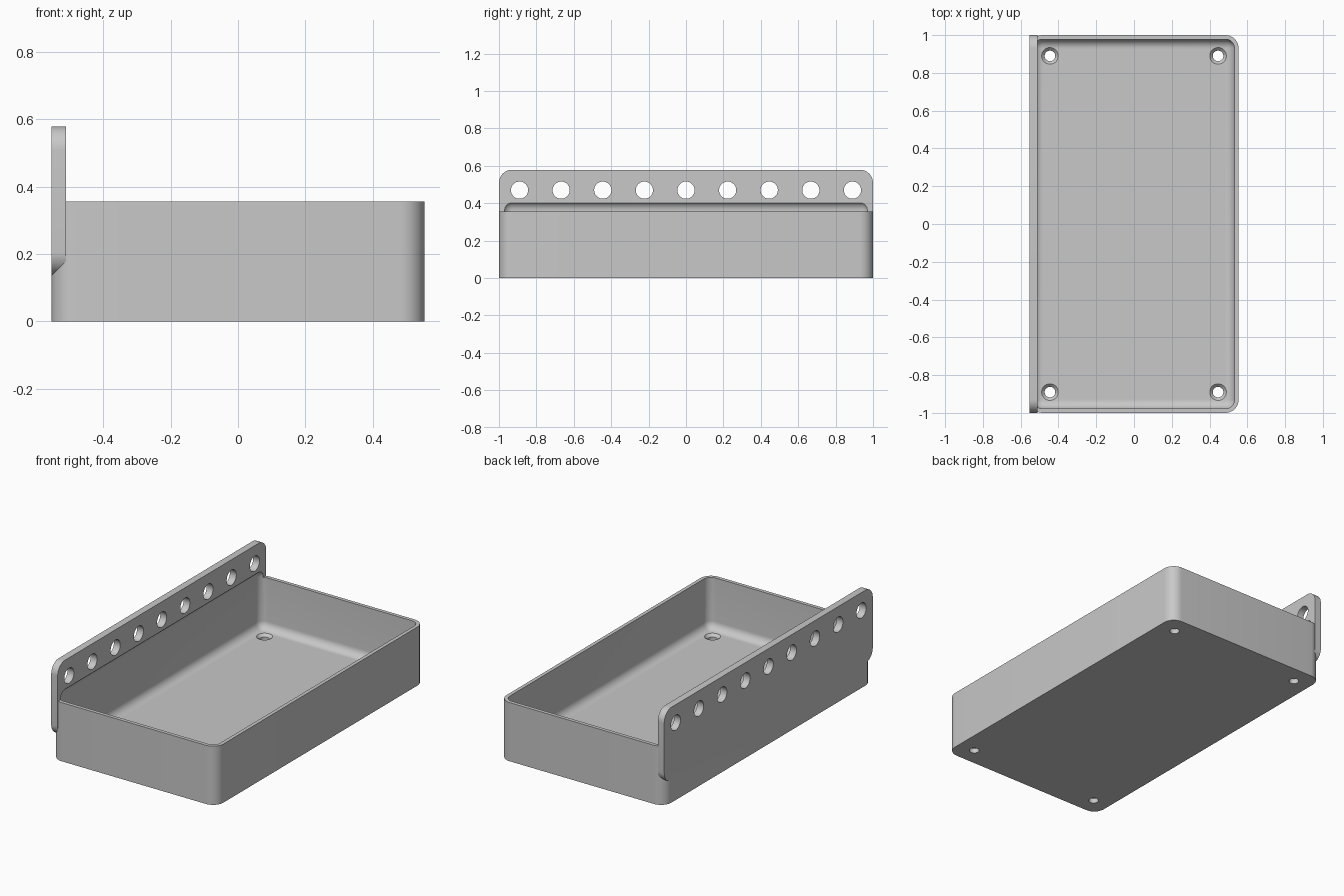
import bpy
import bmesh
from math import radians
from mathutils import Matrix, Vector

default = bpy.data.objects.get("Cube")
if default:
    bpy.data.objects.remove(default, do_unlink=True)

HALF_X, HALF_Y, TRAY_H = 0.554, 1.0, 0.356
WALL, FLOOR = 0.022, 0.045
RADIUS = 0.07
INNER_R = RADIUS - WALL
PLATE_T, PLATE_LOW, PLATE_TOP = 0.043, 0.135, 0.579

grey = bpy.data.materials.new("plain grey")
grey.use_nodes = True
colour = (0.58, 0.58, 0.58, 1)
grey.diffuse_color = colour
grey.node_tree.nodes["Principled BSDF"].inputs["Base Color"].default_value = colour


def make_object(name, bm):
    mesh = bpy.data.meshes.new(name)
    bmesh.ops.recalc_face_normals(bm, faces=bm.faces)
    bm.to_mesh(mesh)
    bm.free()
    mesh.materials.append(grey)
    obj = bpy.data.objects.new(name, mesh)
    bpy.context.collection.objects.link(obj)
    return obj


def rounded_box(name, low, high, radius, axes):
    """Box whose edges parallel to the given axes are rounded."""
    low, high = Vector(low), Vector(high)
    bm = bmesh.new()
    bmesh.ops.create_cube(bm, size=1)
    bmesh.ops.scale(bm, vec=high - low, verts=bm.verts)
    bmesh.ops.translate(bm, vec=(low + high) / 2, verts=bm.verts)
    edges = [e for e in bm.edges
             if any(abs((e.verts[0].co - e.verts[1].co)[a]) > 1e-4 for a in axes)]
    bmesh.ops.bevel(bm, geom=edges, offset=radius, segments=10,
                    profile=0.5, affect='EDGES')
    return make_object(name, bm)


def round_cutter(name, centre, r1, r2, depth, sideways=False):
    turn = Matrix.Rotation(radians(90), 4, 'Y') if sideways else Matrix()
    bm = bmesh.new()
    bmesh.ops.create_cone(bm, cap_ends=True, segments=40, radius1=r1, radius2=r2,
                          depth=depth, matrix=Matrix.Translation(centre) @ turn)
    return make_object(name, bm)


def combine(target, other, operation):
    mod = target.modifiers.new(operation.lower(), 'BOOLEAN')
    mod.operation, mod.solver, mod.object = operation, 'EXACT', other
    bpy.context.view_layer.objects.active = target
    bpy.ops.object.modifier_apply(modifier=mod.name)
    bpy.data.objects.remove(other, do_unlink=True)


# Tray block with rounded upright corners
tray = rounded_box("tray", (-HALF_X, -HALF_Y, 0), (HALF_X, HALF_Y, TRAY_H), RADIUS, [2])

# Upright hanging plate with rounded corners
plate = rounded_box("hanging_plate", (-HALF_X, -HALF_Y, PLATE_LOW),
                    (PLATE_T - HALF_X, HALF_Y, PLATE_TOP), RADIUS, [0])
combine(tray, plate, 'UNION')

# Hollow with filleted edges, reaching a little way up the plate
cavity = rounded_box("cavity", (WALL - HALF_X, WALL - HALF_Y, FLOOR),
                     (HALF_X - WALL, HALF_Y - WALL, TRAY_H + 0.055),
                     INNER_R, [0, 1, 2])
combine(tray, cavity, 'DIFFERENCE')

# Row of holes along the plate
for i in range(-4, 5):
    hole = round_cutter("plate_hole", (-HALF_X + PLATE_T / 2, i * 0.2225, 0.47),
                        0.046, 0.046, 0.2, sideways=True)
    combine(tray, hole, 'DIFFERENCE')

# Countersunk screw holes in the floor
for x in (-0.445, 0.445):
    for y in (-0.89, 0.89):
        shaft = round_cutter("screw_hole", (x, y, 0.02), 0.028, 0.028, 0.12)
        combine(tray, shaft, 'DIFFERENCE')
        sink = round_cutter("countersink", (x, y, FLOOR - 0.006), 0.026, 0.05, 0.024)
        combine(tray, sink, 'DIFFERENCE')

# Smooth curves, sharp edges
bpy.ops.object.select_all(action='DESELECT')
tray.select_set(True)
bpy.context.view_layer.objects.active = tray
bpy.ops.object.shade_smooth_by_angle(angle=radians(30))
tray.name = "tray_with_hanging_plate"
